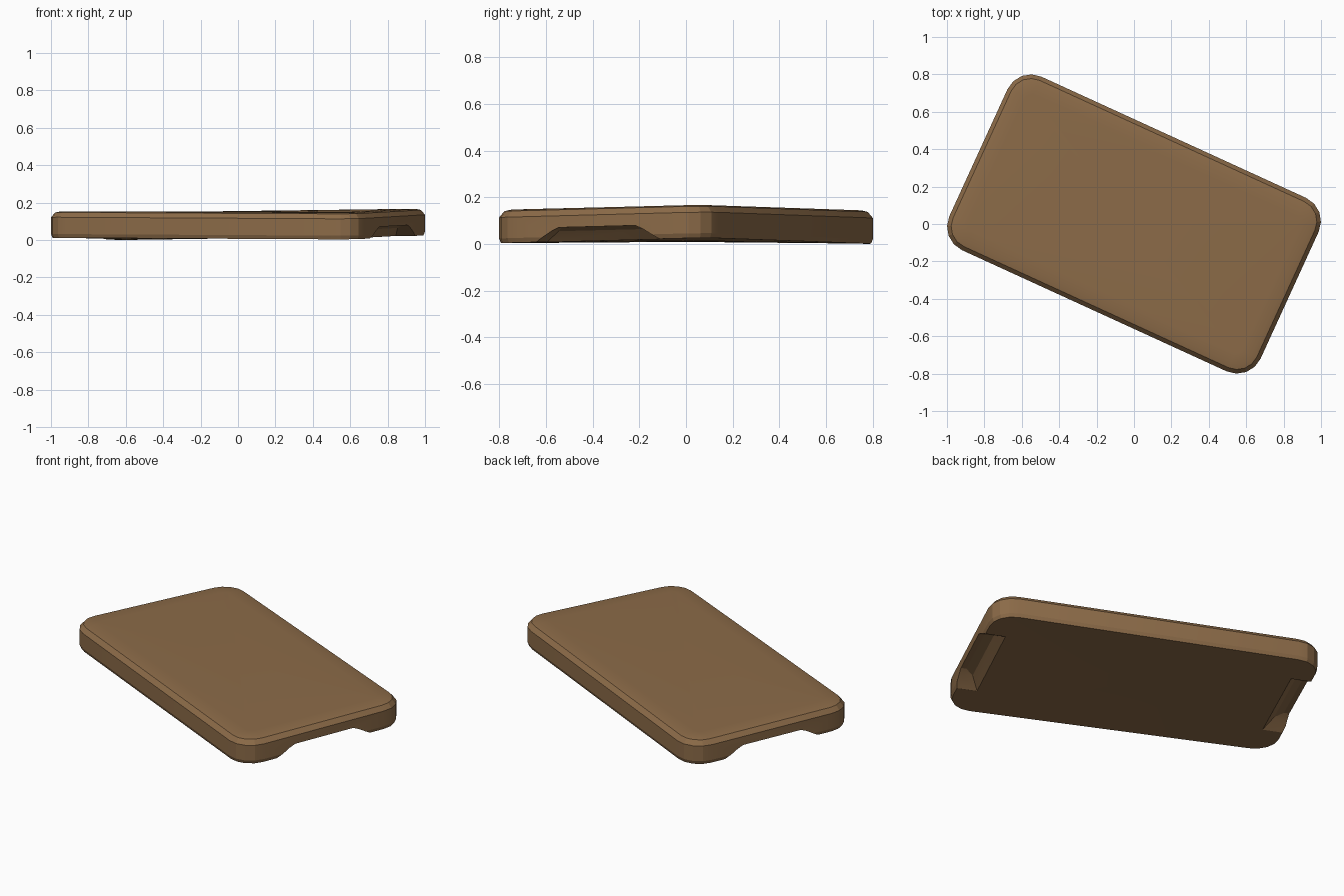
import bpy, bmesh
from math import sin, cos, pi, radians

old = bpy.data.objects.get("Cube")
if old:
    bpy.data.objects.remove(old, do_unlink=True)

HALF_LEN, HALF_WID, RADIUS = 0.915, 0.51, 0.137
YAW = radians(-24.6)

# One warm wood colour
wood = bpy.data.materials.new("warm brown wood")
wood.use_nodes = True
colour = (0.262, 0.147, 0.065, 1)
wood.diffuse_color = colour
wood.node_tree.nodes["Principled BSDF"].inputs["Base Color"].default_value = colour


def place(u, v, z):
    """Slightly twist the slab, then turn it to its resting angle."""
    z += 0.0105 + 0.005 * u + 0.006 * v + 0.02 * u * v
    return (u * cos(YAW) - v * sin(YAW), u * sin(YAW) + v * cos(YAW), z)


def outline(inset, scale=1):
    """Rounded rectangle with four facets per corner."""
    r = RADIUS - inset
    pts = []
    for k, (sx, sy) in enumerate([(1, 1), (-1, 1), (-1, -1), (1, -1)]):
        for i in range(5):
            a = (k + i / 4) * pi / 2
            u = sx * (HALF_LEN - RADIUS) + r * cos(a)
            v = sy * (HALF_WID - RADIUS) + r * sin(a)
            pts.append((u * scale, v * scale))
    return pts


def loft(name, rings, fan):
    """Skin a stack of (outline, height) rings and close both ends."""
    bm = bmesh.new()
    loops = [[bm.verts.new(place(u, v, z)) for u, v in pts] for pts, z in rings]
    n = len(loops[0])
    for low, high in zip(loops, loops[1:]):
        for i in range(n):
            j = (i + 1) % n
            bm.faces.new((low[i], low[j], high[j], high[i]))
    for loop, (pts, z) in ((loops[0], rings[0]), (loops[-1], rings[-1])):
        if fan:
            hub = bm.verts.new(place(0, 0, z))
            for i in range(n):
                bm.faces.new((loop[i], loop[(i + 1) % n], hub))
        else:
            bm.faces.new(loop)
    bmesh.ops.recalc_face_normals(bm, faces=bm.faces)
    mesh = bpy.data.meshes.new(name)
    bm.to_mesh(mesh)
    bm.free()
    mesh.materials.append(wood)
    obj = bpy.data.objects.new(name, mesh)
    bpy.context.collection.objects.link(obj)
    return obj


# Slab: straight sides, chamfered top rim, nearly flat top
board = loft("cutting_board", [
    (outline(0.1, 0.4), 0),
    (outline(0.008), 0),
    (outline(0), 0.02),
    (outline(0), 0.11),
    (outline(0.022), 0.136),
    (outline(0.05), 0.142),
    (outline(0.11), 0.143),
    (outline(0.11, 0.4), 0.143),
], fan=True)

# Finger notches under both short ends
for side in (1, -1):
    def section(half, depth):
        inner = HALF_LEN - depth
        return [(side * u, v) for u, v in
                ((1.1, -half), (1.1, half), (inner, half), (inner, -half))]
    cutter = loft("notch_cutter", [
        (section(0.33, 0.145), -0.03),
        (section(0.29, 0.12), 0),
        (section(0.215, 0.075), 0.045),
        (section(0.18, 0.03), 0.06),
    ], fan=False)
    cutter.hide_render = True
    cut = board.modifiers.new("notch", 'BOOLEAN')
    cut.operation = 'DIFFERENCE'
    cut.solver = 'EXACT'
    cut.object = cutter
    bpy.context.view_layer.objects.active = board
    bpy.ops.object.modifier_apply(modifier=cut.name)
    bpy.data.objects.remove(cutter, do_unlink=True)

# Soften only the gentle facets
bpy.ops.object.select_all(action='DESELECT')
board.select_set(True)
bpy.context.view_layer.objects.active = board
bpy.ops.object.shade_smooth_by_angle(angle=radians(15))
